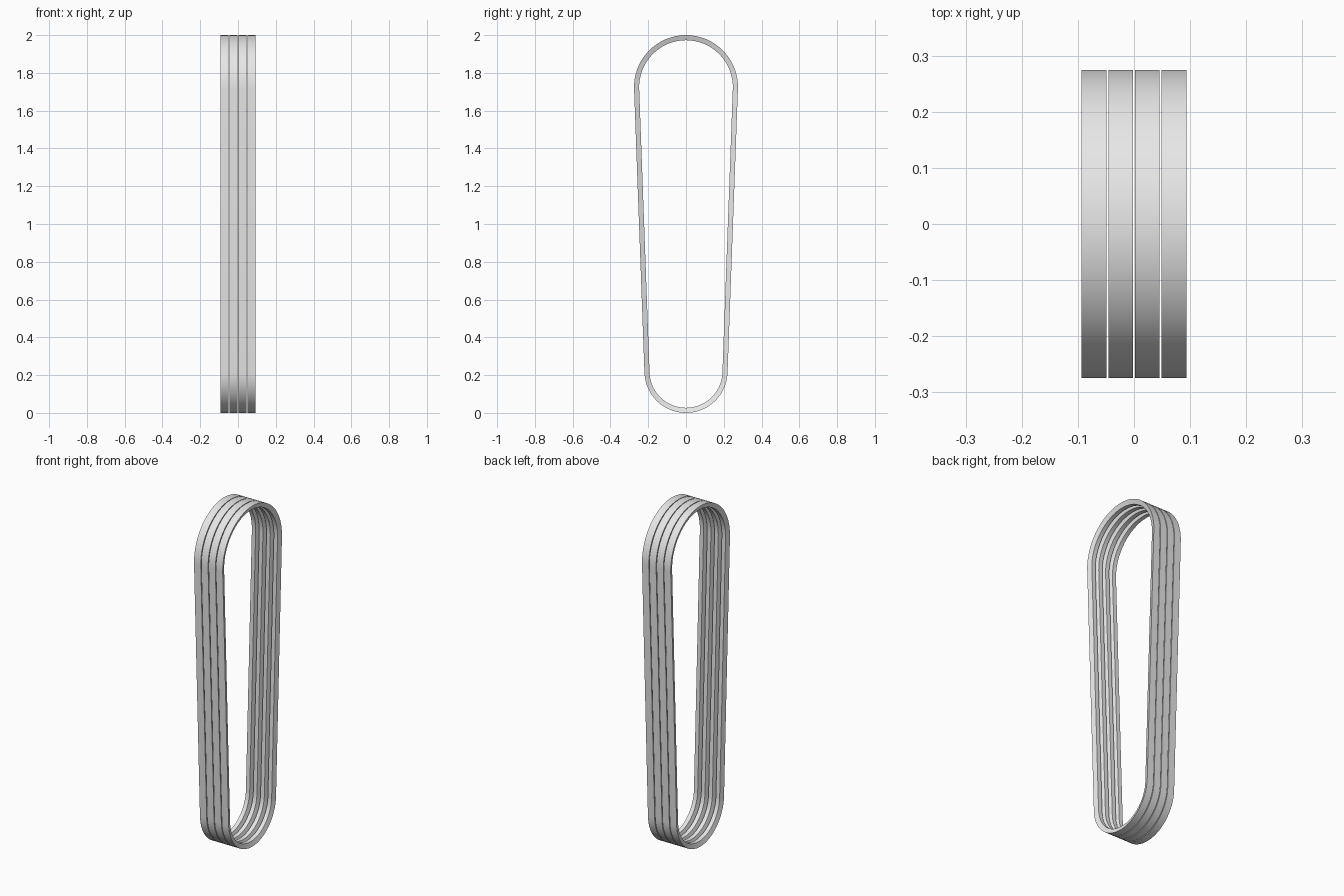
import bpy, bmesh, math

if "Cube" in bpy.data.objects:
    bpy.data.objects.remove(bpy.data.objects["Cube"])

R_TOP, R_BOTTOM = 0.275, 0.22        # outer radii of the two bends
Z_TOP, Z_BOTTOM = 2 - R_TOP, R_BOTTOM
THICK = 0.027
OUTER_W, INNER_W, PITCH = 0.0438, 0.0245, 0.0475
SEG = 32

rubber = bpy.data.materials.new("grey rubber")
rubber.diffuse_color = (0.8, 0.8, 0.8, 1)
rubber.use_nodes = True
rubber.node_tree.nodes["Principled BSDF"].inputs["Base Color"].default_value = rubber.diffuse_color

# Lean of the straight runs between the two bends
lean = math.asin((R_TOP - R_BOTTOM) / (Z_TOP - Z_BOTTOM))


def loop_path():
    """Bend centre height, outer radius and direction along the closed loop."""
    path = []
    for z, r, start, end in ((Z_TOP, R_TOP, -lean, math.pi + lean),
                             (Z_BOTTOM, R_BOTTOM, math.pi + lean, 2 * math.pi - lean)):
        for i in range(SEG + 1):
            path.append((z, r, start + (end - start) * i / SEG))
    return path


def make_belt(name, x):
    # Wedge cross-section: wide outside, narrow inside
    section = ((-OUTER_W / 2, 0), (OUTER_W / 2, 0),
               (INNER_W / 2, -THICK), (-INNER_W / 2, -THICK))
    bm = bmesh.new()
    rings = [[bm.verts.new((x + dx, (r + dr) * math.cos(a), z + (r + dr) * math.sin(a)))
              for dx, dr in section] for z, r, a in loop_path()]
    for i, ring in enumerate(rings):
        nxt = rings[(i + 1) % len(rings)]
        for j in range(4):
            k = (j + 1) % 4
            bm.faces.new((ring[j], ring[k], nxt[k], nxt[j]))
    bmesh.ops.recalc_face_normals(bm, faces=bm.faces)
    mesh = bpy.data.meshes.new(name)
    bm.to_mesh(mesh)
    bm.free()
    mesh.materials.append(rubber)
    belt = bpy.data.objects.new(name, mesh)
    bpy.context.collection.objects.link(belt)
    bpy.ops.object.select_all(action='DESELECT')
    belt.select_set(True)
    bpy.context.view_layer.objects.active = belt
    bpy.ops.object.shade_smooth_by_angle(angle=math.radians(30))


# Four matching belts side by side
for n in range(4):
    make_belt(f"belt_{n + 1}", (n - 1.5) * PITCH)
